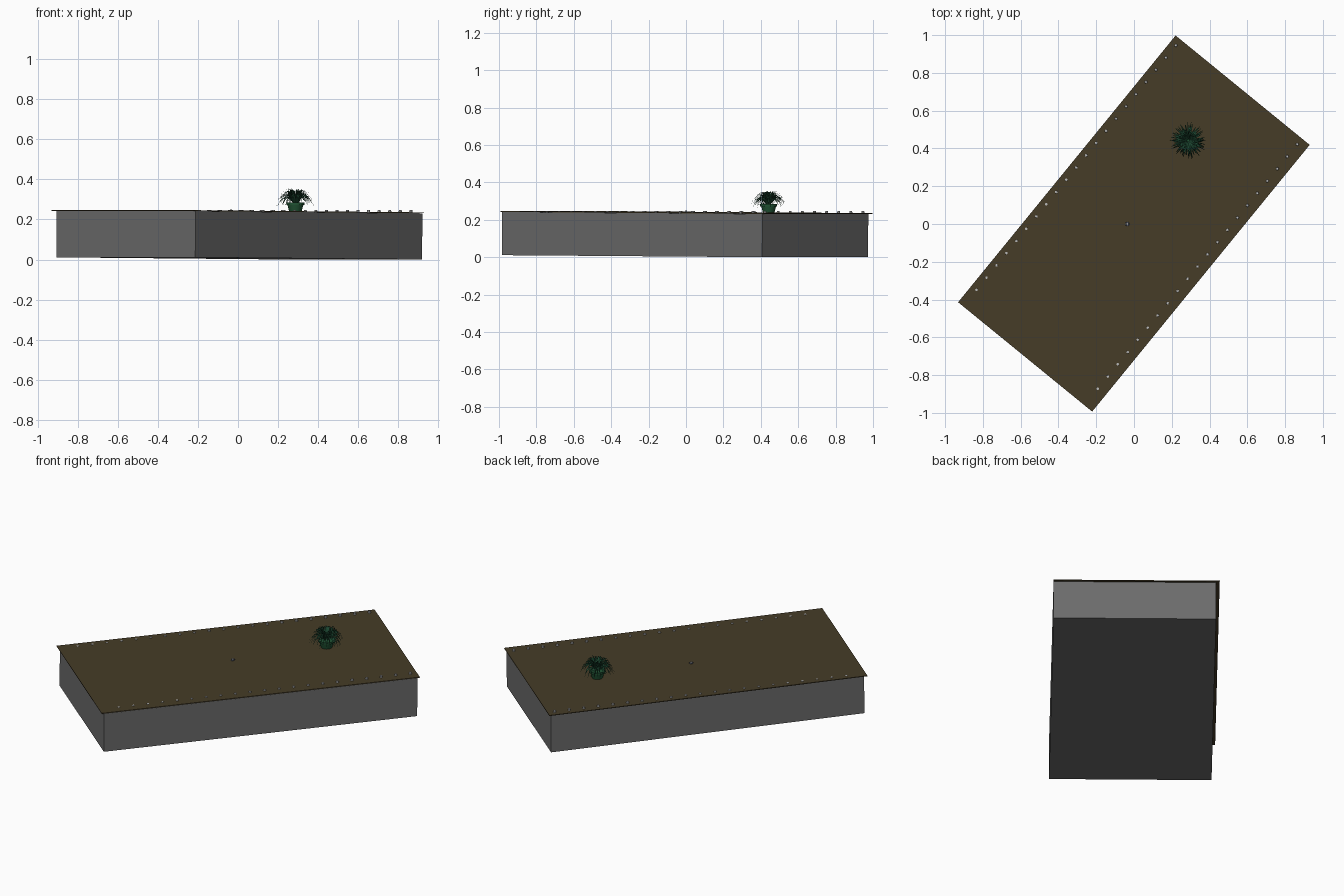
import bpy, bmesh, math, random
from mathutils import Matrix, Vector

random.seed(4)
if "Cube" in bpy.data.objects:
    bpy.data.objects.remove(bpy.data.objects["Cube"], do_unlink=True)


def material(name, rgb):
    m = bpy.data.materials.new(name)
    m.use_nodes = True
    m.diffuse_color = (*rgb, 1)
    m.node_tree.nodes["Principled BSDF"].inputs["Base Color"].default_value = (*rgb, 1)
    return m


concrete = material("concrete grey", (0.15, 0.15, 0.15))
soil = material("soil brown", (0.06, 0.045, 0.02))
metal = material("pale metal", (0.5, 0.5, 0.5))
slate = material("dark slate", (0.07, 0.08, 0.11))
pot_green = material("pot green", (0.015, 0.09, 0.035))
leaf_green = material("leaf green", (0.012, 0.065, 0.032))


def make(name, bm, mat, matrix=Matrix()):
    me = bpy.data.meshes.new(name)
    bmesh.ops.recalc_face_normals(bm, faces=bm.faces[:])
    bm.to_mesh(me)
    bm.free()
    me.materials.append(mat)
    ob = bpy.data.objects.new(name, me)
    ob.matrix_world = matrix
    bpy.context.collection.objects.link(ob)
    return ob


def box(name, size, centre, mat, matrix):
    bm = bmesh.new()
    bmesh.ops.create_cube(bm, size=1)
    bmesh.ops.scale(bm, vec=size, verts=bm.verts)
    bmesh.ops.translate(bm, vec=centre, verts=bm.verts)
    return make(name, bm, mat, matrix)


def cone(bm, r1, r2, z1, z2, x=0, y=0, sides=12):
    place = Matrix.Translation((x, y, (z1 + z2) / 2))
    bmesh.ops.create_cone(bm, cap_ends=True, segments=sides, radius1=r1,
                          radius2=r2, depth=z2 - z1, matrix=place)


# Local x runs along the slab, which tips down very slightly at its far end
turn = Matrix.Rotation(math.radians(50.8), 4, "Z")
tilted = turn @ Matrix.Rotation(0.006, 4, "Y")

# Foundation block and the overhanging top sheet
box("foundation", (1.795, 0.896, 0.231), (0, -0.008, 0.121), concrete, tilted)
box("ground_sheet", (1.822, 0.916, 0.004), (0, 0.002, 0.239), soil, tilted)

# Two level rows of small studs along the long edges
bm = bmesh.new()
for side in (0.426, -0.403):
    for i in range(21):
        cone(bm, 0.009, 0.007, 0.232, 0.247, 0.038 + (i - 10) * 0.0835, side, 8)
make("edge_studs", bm, metal, turn)

# Small fixing in the middle
centre = Matrix.Translation((-0.035, 0, 0))
bm = bmesh.new()
cone(bm, 0.013, 0.011, 0.236, 0.245, sides=8)
make("centre_fixing_base", bm, slate, centre)
bm = bmesh.new()
cone(bm, 0.006, 0.005, 0.245, 0.25, sides=8)
make("centre_fixing_head", bm, metal, centre)

# Tapered pot with a rim
spot = Matrix.Translation((0.287, 0.442, 0))
bm = bmesh.new()
cone(bm, 0.03, 0.04, 0.236, 0.274, sides=24)
cone(bm, 0.045, 0.046, 0.272, 0.284, sides=24)
pot = make("plant_pot", bm, pot_green, spot)

# Arching narrow leaves, swept outward from the pot centre
bm = bmesh.new()
LEAVES, STEPS = 150, 6
for i in range(LEAVES):
    angle = i * 2.39996 + random.uniform(-0.15, 0.15)
    spread = (i + 0.5) / LEAVES
    reach = 0.03 + 0.065 * spread ** 0.6 * random.uniform(0.85, 1.08)
    rise = 0.075 - 0.02 * spread + random.uniform(-0.012, 0.008)
    droop = 0.055 * spread + random.uniform(0, 0.01)
    out = Vector((math.cos(angle), math.sin(angle), 0))
    across = Vector((-out.y, out.x, 0))
    rows = []
    for s in range(STEPS + 1):
        t = s / STEPS
        height = 0.278 + rise * math.sin(t * math.pi * 0.6) - droop * t ** 3
        spine = out * (0.005 + reach * t) + Vector((0, 0, height))
        half = across * (0.0045 * (1 - t) ** 0.6 + 0.0004)
        rows.append((bm.verts.new(spine - half), bm.verts.new(spine + half)))
    for a, b in zip(rows, rows[1:]):
        bm.faces.new((a[0], a[1], b[1], b[0]))
make("plant_leaves", bm, leaf_green, spot)

# Smooth the round pot while keeping its rim crisp
bpy.ops.object.select_all(action="DESELECT")
pot.select_set(True)
bpy.context.view_layer.objects.active = pot
bpy.ops.object.shade_smooth_by_angle(angle=math.radians(35))
